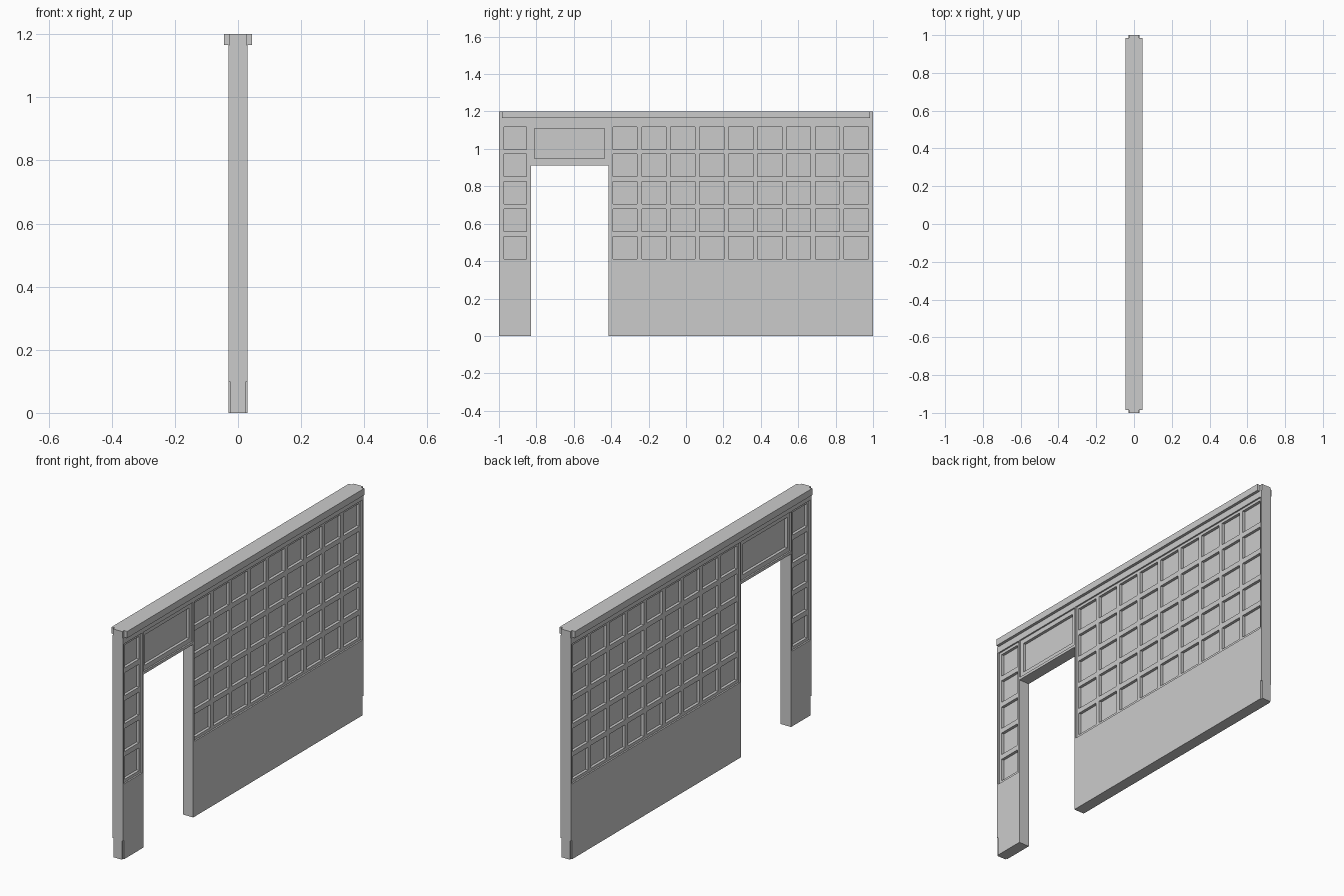
import bpy, bmesh

if "Cube" in bpy.data.objects:
    bpy.data.objects.remove(bpy.data.objects["Cube"])


def finish(name, bm):
    bmesh.ops.remove_doubles(bm, verts=bm.verts, dist=1e-5)
    bmesh.ops.recalc_face_normals(bm, faces=bm.faces)
    me = bpy.data.meshes.new(name)
    bm.to_mesh(me)
    bm.free()
    ob = bpy.data.objects.new(name, me)
    bpy.context.collection.objects.link(ob)
    return ob


def box(name, half, y0, y1, z0, z1):
    """Box centred on x = 0 with the given half thickness."""
    bm = bmesh.new()
    bmesh.ops.create_cube(bm, size=1)
    for v in bm.verts:
        v.co.x *= 2 * half
        v.co.y = y0 if v.co.y < 0 else y1
        v.co.z = z0 if v.co.z < 0 else z1
    return finish(name, bm)


def screen(name, ys, zs, bar, pane):
    """Two-sided lattice: odd cells are sunken panes, the rest are bars."""
    bm = bmesh.new()

    def quad(*pts):
        bm.faces.new([bm.verts.new(p) for p in pts])

    for s in (-1, 1):
        b, p = s * bar, s * pane
        for i, (y0, y1) in enumerate(zip(ys, ys[1:])):
            for j, (z0, z1) in enumerate(zip(zs, zs[1:])):
                sunk = i % 2 and j % 2
                x = p if sunk else b
                c = [(y0, z0), (y1, z0), (y1, z1), (y0, z1)]
                quad(*[(x, y, z) for y, z in c])
                if sunk:
                    for (ya, za), (yb, zb) in zip(c, c[1:] + c[:1]):
                        quad((b, ya, za), (b, yb, zb), (p, yb, zb), (p, ya, za))
    # close the rim
    ya, yb, za, zb = ys[0], ys[-1], zs[0], zs[-1]
    for y in (ya, yb):
        quad((-bar, y, za), (bar, y, za), (bar, y, zb), (-bar, y, zb))
    for z in (za, zb):
        quad((-bar, ya, z), (bar, ya, z), (bar, yb, z), (-bar, yb, z))
    return finish(name, bm)


def cuts(lo, hi, first, size, pitch, n):
    out = [lo]
    for i in range(n):
        out += [first + i * pitch, first + i * pitch + size]
    return out + [hi]


T = 0.03                       # half thickness of the wall
DADO, RAIL, CAP = 0.396, 1.132, 1.165
DOOR0, DOOR1, DOOR_TOP = -0.83, -0.415, 0.91

# Lattice screens either side of the doorway
rows = cuts(DADO, RAIL, 0.412, 0.12, 0.1465, 5)
screen("narrow_lattice", cuts(-0.99, -0.838, -0.974, 0.12, 1, 1), rows, 0.022, 0.007)
screen("wide_lattice", cuts(-0.405, 0.99, -0.391, 0.13, 0.1546, 9), rows, 0.022, 0.007)

# Plain lower panels
box("narrow_lower_panel", T, -0.99, -0.838, 0, DADO)
box("wide_lower_panel", T, -0.405, 0.99, 0, DADO)

# Panel above the doorway with its lintel strip
screen("door_top_panel", [DOOR0, -0.81, -0.437, DOOR1],
       [0.924, 0.948, 1.108, RAIL], 0.022, 0.007)
box("lintel", T, DOOR0, DOOR1, DOOR_TOP, 0.924)

# Door jambs
box("left_jamb", T, -0.838, DOOR0, 0, RAIL)
box("right_jamb", T, DOOR1, -0.405, 0, RAIL)

# End posts, slimmer at the foot
for side, y0, y1 in (("left", -1, -0.99), ("right", 0.99, 1)):
    box(side + "_end_foot", 0.025, y0, y1, 0, 0.1)
    box(side + "_end_post", T, y0, y1, 0.1, CAP)

# Top rail, overhanging cap and the small end tongues
box("top_rail", T, -0.99, 0.99, RAIL, CAP)
box("cap", 0.045, -0.985, 0.985, CAP, 1.2)
for side, y0, y1 in (("left", -1, -0.985), ("right", 0.985, 1)):
    box(side + "_cap_tongue", 0.027, y0, y1, CAP, 1.2)
